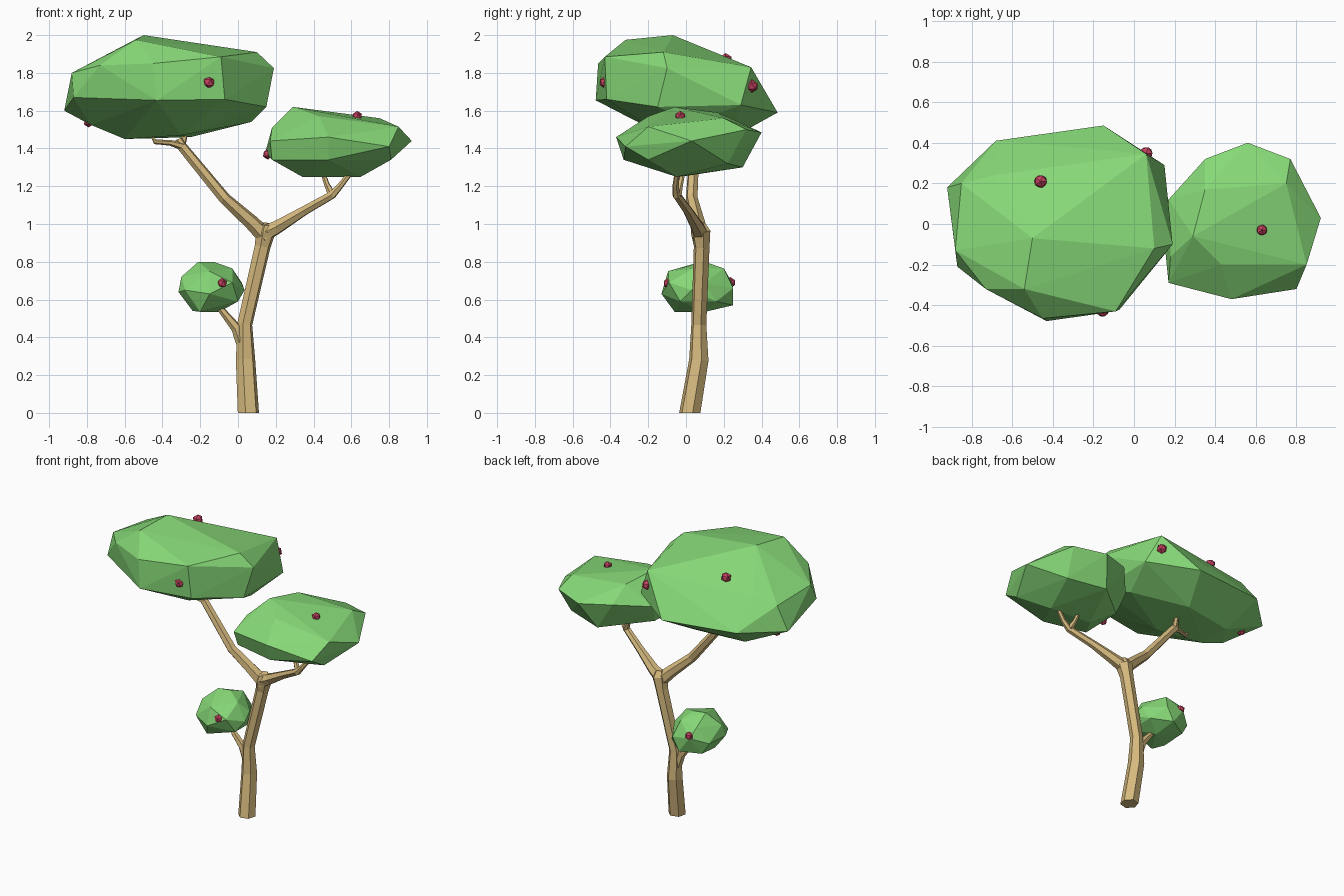
import bpy, bmesh, math
from mathutils import Vector


def material(name, rgb):
    m = bpy.data.materials.new(name)
    m.diffuse_color = (*rgb, 1)
    return m


LEAF = material("leaf green", (0.24, 0.69, 0.185))
WOOD = material("tan wood", (0.67, 0.49, 0.21))
FRUIT = material("berry red", (0.57, 0.055, 0.12))


def finish(bm, name, mat):
    bmesh.ops.recalc_face_normals(bm, faces=bm.faces)
    me = bpy.data.meshes.new(name)
    bm.to_mesh(me)
    bm.free()
    me.materials.append(mat)
    ob = bpy.data.objects.new(name, me)
    bpy.context.collection.objects.link(ob)


def canopy(name, pts):
    """Faceted leaf clump: convex hull of a few corner points."""
    bm = bmesh.new()
    for p in pts:
        bm.verts.new(p)
    r = bmesh.ops.convex_hull(bm, input=bm.verts)
    junk = {v for v in r["geom_interior"] + r["geom_unused"]
            if isinstance(v, bmesh.types.BMVert)}
    bmesh.ops.delete(bm, geom=list(junk), context='VERTS')
    finish(bm, name, LEAF)


def limb(name, path, sides=6):
    """Tapered faceted tube through (x, y, z, radius) stations."""
    bm = bmesh.new()
    cs = [Vector(p[:3]) for p in path]
    rings = []
    for i, c in enumerate(cs):
        t = cs[min(i + 1, len(cs) - 1)] - cs[max(i - 1, 0)]
        if i == 0 and c.z == 0:
            t = Vector((0, 0, 1))
        q = Vector((0, 0, 1)).rotation_difference(t.normalized())
        ring = []
        for k in range(sides):
            a = 2 * math.pi * (k + 0.25) / sides
            ring.append(bm.verts.new(c + q @ Vector((math.cos(a), math.sin(a), 0)) * path[i][3]))
        rings.append(ring)
    for a, b in zip(rings, rings[1:]):
        for k in range(sides):
            j = (k + 1) % sides
            bm.faces.new((a[k], a[j], b[j], b[k]))
    bm.faces.new(rings[0][::-1])
    bm.faces.new(rings[-1])
    finish(bm, name, WOOD)


# Trunk and branches
limb("trunk", [(0.055, 0.02, 0, 0.058), (0.04, 0.068, 0.28, 0.053),
               (0.036, 0.068, 0.47, 0.041), (0.13, 0.083, 0.88, 0.043),
               (0.147, 0.077, 0.96, 0.054), (0.15, 0.068, 1.0, 0.034)])
limb("left_branch", [(0.15, 0.078, 0.93, 0.046), (0.07, 0.06, 1.01, 0.04),
                     (-0.07, 0.03, 1.135, 0.032), (-0.3, 0.045, 1.415, 0.027),
                     (-0.315, 0.045, 1.45, 0.018)])
limb("left_twig_outer", [(-0.29, 0.04, 1.41, 0.022), (-0.36, 0.02, 1.43, 0.015),
                         (-0.44, -0.01, 1.435, 0.013), (-0.455, -0.01, 1.47, 0.009)])
limb("left_twig_inner", [(-0.3, 0.045, 1.41, 0.022), (-0.285, 0.08, 1.46, 0.016),
                         (-0.27, 0.1, 1.53, 0.012)])
limb("right_branch", [(0.14, 0.075, 0.95, 0.046), (0.21, 0.06, 0.985, 0.038),
                      (0.35, 0.01, 1.07, 0.027), (0.5, -0.05, 1.155, 0.023),
                      (0.52, -0.05, 1.175, 0.017)])
limb("right_twig_inner", [(0.5, -0.045, 1.15, 0.022), (0.47, -0.03, 1.21, 0.015),
                          (0.44, -0.01, 1.3, 0.012)])
limb("right_twig_outer", [(0.495, -0.05, 1.15, 0.022), (0.54, -0.055, 1.2, 0.017),
                          (0.61, -0.045, 1.29, 0.013)])
limb("low_branch", [(0.03, 0.068, 0.34, 0.032), (-0.01, 0.066, 0.45, 0.028),
                    (-0.1, 0.06, 0.56, 0.017), (-0.13, 0.06, 0.62, 0.013)])

# Leaf canopies
canopy("large_canopy", [
    (-0.50, -0.07, 2.0), (-0.54, -0.32, 1.975), (-0.69, 0.24, 1.81), (0.10, -0.12, 1.91),
    (-0.09, -0.43, 1.885), (-0.45, -0.465, 1.85), (-0.73, -0.32, 1.84), (0.19, -0.1, 1.825),
    (-0.88, -0.13, 1.80), (-0.85, 0.2, 1.77), (0.06, 0.345, 1.83),
    (-0.43, -0.478, 1.655), (-0.07, -0.42, 1.66), (-0.87, -0.21, 1.67), (0.15, 0.29, 1.63),
    (0.15, -0.15, 1.62), (-0.15, 0.485, 1.59), (-0.68, 0.41, 1.61), (-0.92, 0.18, 1.6),
    (-0.6, -0.03, 1.45), (-0.3, -0.12, 1.47), (0.07, 0.05, 1.54), (-0.6, 0.2, 1.45),
    (-0.25, 0.25, 1.46), (-0.78, -0.05, 1.525)])
canopy("right_canopy", [
    (0.29, -0.06, 1.62), (0.35, 0.17, 1.59), (0.75, 0.2, 1.56), (0.43, -0.2, 1.57),
    (0.85, -0.2, 1.515), (0.92, 0.03, 1.44), (0.56, 0.40, 1.485), (0.77, 0.32, 1.5),
    (0.35, 0.32, 1.5), (0.17, 0.12, 1.46), (0.17, -0.29, 1.44), (0.18, -0.16, 1.51),
    (0.48, -0.37, 1.46), (0.80, -0.32, 1.41), (0.81, -0.2, 1.34), (0.48, -0.33, 1.34),
    (0.18, -0.26, 1.34), (0.34, -0.03, 1.25), (0.65, -0.05, 1.25), (0.48, 0.3, 1.3),
    (0.74, 0.22, 1.32), (0.2, 0.06, 1.33), (0.145, -0.04, 1.38)])
canopy("small_canopy", [
    (-0.21, 0.08, 0.80), (-0.13, 0.1, 0.80), (-0.03, 0.04, 0.765), (-0.1, 0.2, 0.765),
    (-0.15, -0.095, 0.75), (-0.3, 0.03, 0.72), (-0.22, 0.2, 0.74), (0.02, 0.1, 0.69),
    (0.035, 0.03, 0.65), (-0.03, -0.09, 0.69), (-0.15, -0.13, 0.63), (-0.28, -0.07, 0.65),
    (-0.315, 0.01, 0.64), (-0.3, 0.17, 0.64), (-0.2, 0.25, 0.68), (-0.07, 0.25, 0.66),
    (0.0, 0.16, 0.59), (-0.12, 0.25, 0.57), (-0.25, 0.18, 0.56), (0.0, -0.03, 0.59),
    (-0.2, -0.06, 0.535), (-0.24, 0.02, 0.54), (-0.1, 0.1, 0.535)])

# Berries dotted over the leaves
berries = [(-0.155, -0.425, 1.75), (0.06, 0.348, 1.73), (-0.46, 0.21, 1.87), (-0.79, 0.12, 1.54),
           (0.63, -0.03, 1.57), (0.158, -0.12, 1.37), (-0.085, -0.093, 0.685), (-0.19, 0.235, 0.69)]
for i, p in enumerate(berries):
    bm = bmesh.new()
    bmesh.ops.create_icosphere(bm, subdivisions=1, radius=0.035 if p[2] > 1.6 else 0.029)
    bmesh.ops.translate(bm, verts=bm.verts, vec=p)
    finish(bm, f"berry_{i + 1}", FRUIT)
